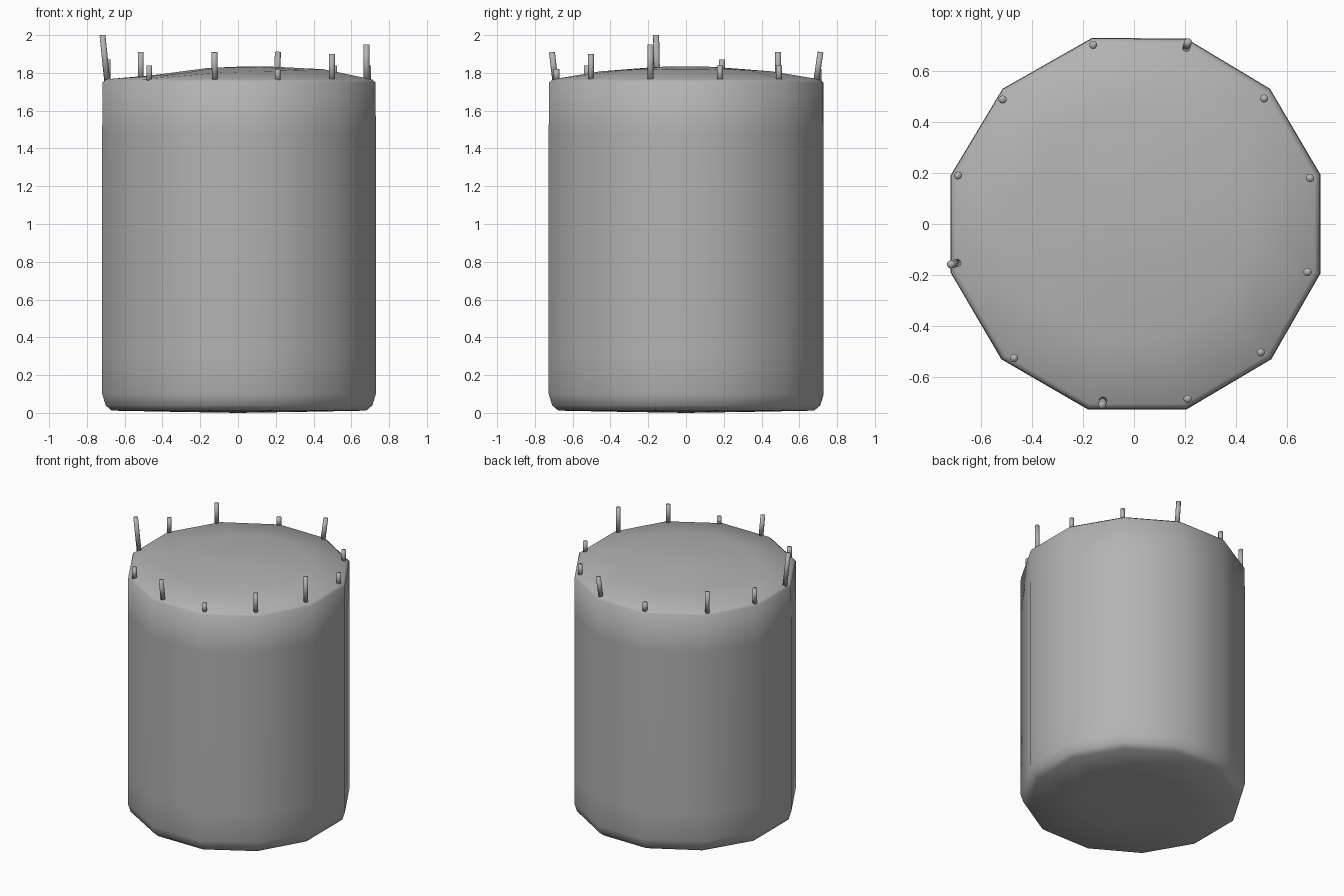
import bpy, bmesh
from math import cos, sin, atan2
from mathutils import Vector

if "Cube" in bpy.data.objects:
    bpy.data.objects.remove(bpy.data.objects["Cube"])

# Mid grey shared by all parts
grey = bpy.data.materials.new("mid_grey")
grey.diffuse_color = (.45, .45, .45, 1)
grey.use_nodes = True
grey.node_tree.nodes["Principled BSDF"].inputs["Base Color"].default_value = grey.diffuse_color

# Slightly uneven twelve-sided outline of the body
outline = [(.73, .195), (.533, .53), (.205, .727), (-.165, .729), (-.515, .53), (-.719, .19),
           (-.719, -.19), (-.52, -.53), (-.18, -.727), (.205, -.727), (.538, -.53), (.73, -.195)]

# Rings from bottom to top rim: (scale, z)
rings = [(.5, .006), (.93, .012), (.975, .04), (1, .1), (1, .3), (1, 1.48),
         (.997, 1.75), (.97, 1.766)]

bm = bmesh.new()
loops = [[bm.verts.new((x * s, y * s, z)) for x, y in outline] for s, z in rings]

# Gently lopsided domed top
for s, base, tilt in [(.62, 1.804, .016), (.22, 1.83, .004)]:
    loops.append([bm.verts.new((x * s, y * s, base + tilt * cos(atan2(y, x)))) for x, y in outline])

for a, b in zip(loops, loops[1:]):
    for i in range(12):
        j = (i + 1) % 12
        bm.faces.new((a[i], a[j], b[j], b[i]))
for ring, z in ((loops[0], 0), (loops[-1], 1.833)):
    c = bm.verts.new((0, 0, z))
    for i in range(12):
        bm.faces.new((ring[i], ring[(i + 1) % 12], c))
bmesh.ops.recalc_face_normals(bm, faces=bm.faces)
for f in bm.faces:
    f.smooth = True
mesh = bpy.data.meshes.new("body")
bm.to_mesh(mesh)
bm.free()
mesh.materials.append(grey)
bpy.context.collection.objects.link(bpy.data.objects.new("body", mesh))


def peg(name, base, tip):
    """Thin round peg between two points, softly shaded over its end."""
    a, b = Vector(base), Vector(tip)
    d = b - a
    bpy.ops.mesh.primitive_cylinder_add(vertices=10, radius=.016, depth=d.length, location=(a + b) / 2)
    o = bpy.context.object
    o.name = name
    o.rotation_euler = d.to_track_quat('Z', 'Y').to_euler()
    o.data.materials.append(grey)
    bpy.ops.object.shade_smooth()


# Pegs around the rim: x, y, top height, outward lean
pegs = [(.69, .18, 1.84, 0), (.51, .492, 1.84, 0), (.205, .69, 1.91, .023), (-.16, .702, 1.82, 0),
        (-.515, .488, 1.91, 0), (-.69, .19, 1.87, 0), (-.693, -.153, 2.0, .025), (-.47, -.525, 1.84, 0),
        (-.122, -.692, 1.91, .018), (.21, -.685, 1.82, 0), (.497, -.503, 1.90, 0), (.68, -.188, 1.95, 0)]
for i, (x, y, z, lean) in enumerate(pegs):
    t = atan2(y, x)
    peg(f"rim_peg_{i + 1}", (x, y, 1.76), (x + lean * cos(t), y + lean * sin(t), z))
